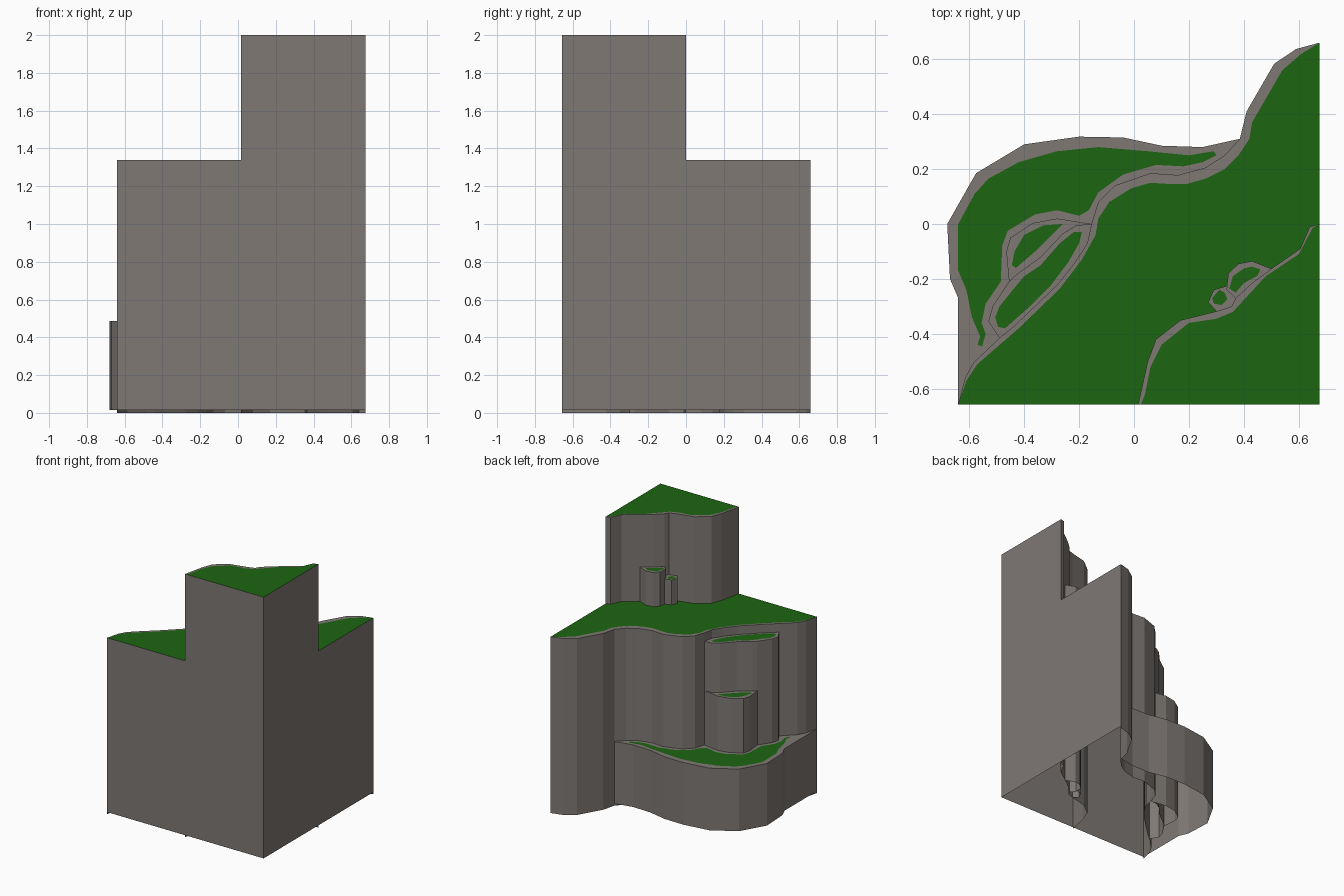
import bpy
from mathutils import Vector
from mathutils.geometry import tessellate_polygon

if "Cube" in bpy.data.objects:
    bpy.data.objects.remove(bpy.data.objects["Cube"])

green = bpy.data.materials.new("grass")
green.diffuse_color = (0.012, 0.13, 0.006, 1)
green.use_nodes = True
green.node_tree.nodes["Principled BSDF"].inputs["Base Color"].default_value = green.diffuse_color
grey = bpy.data.materials.new("rock")
grey.diffuse_color = (0.21, 0.19, 0.175, 1)
grey.use_nodes = True
grey.node_tree.nodes["Principled BSDF"].inputs["Base Color"].default_value = grey.diffuse_color


def add_mesh(name, verts, faces, mat):
    me = bpy.data.meshes.new(name)
    me.from_pydata(verts, [], faces)
    me.materials.append(mat)
    ob = bpy.data.objects.new(name, me)
    bpy.context.collection.objects.link(ob)
    return ob


def cliff(name, path, bottom, top):
    """Open vertical curtain along a plan path."""
    n = len(path)
    verts = [(x, y, bottom) for x, y in path] + [(x, y, top) for x, y in path]
    add_mesh(name, verts, [(i, i + 1, n + i + 1, n + i) for i in range(n - 1)], grey)


def flat(name, loops, place, mat, facing):
    """Flat face from an outline and optional hole."""
    loops = [[Vector(place(a, b)) for a, b in lp] for lp in loops]
    verts = [v for lp in loops for v in lp]
    faces = []
    for a, b, c in tessellate_polygon(loops):
        nrm = (verts[b] - verts[a]).cross(verts[c] - verts[a])
        faces.append((a, b, c) if nrm.dot(Vector(facing)) > 0 else (a, c, b))
    add_mesh(name, verts, faces, mat)


def ground(name, loops, z, mat):
    flat(name, loops, lambda x, y: (x, y, z), mat, (0, 0, 1))


def terrace(name, outline, grass, z):
    """Grass patch with a rock rim around it."""
    ground(name + "_rim", [outline, grass], z, grey)
    ground(name + "_grass", [grass], z, green)


X0, X1, Y0, Y1 = -0.64, 0.675, -0.657, 0.66
LOW, MID, TOP, BASE = 0.487, 1.34, 2.0, 0.015

# main cliff, split where other walls join it
main_a = [(X1, Y1), (.59, .637), (.51, .583), (.41, .41), (.385, .31)]
main_b = [(.385, .31), (.33, .25), (.26, .205), (.16, .178), (.06, .185),
          (-.07, .14), (-.13, .08), (-.155, 0)]
main_c = [(-.155, 0), (-.17, -.07), (-.215, -.14), (-.28, -.222), (-.44, -.375), (-.49, -.415)]
main_d = [(-.49, -.415), (-.585, -.505), (-.615, -.56), (X0, Y0)]
main_wall = main_a + main_b[1:] + main_c[1:] + main_d[1:]
main_grass = [(X1, Y1), (.61, .62), (.54, .56), (.43, .37), (.42, .31), (.38, .25), (.33, .2),
              (.26, .165), (.19, .145), (.14, .145), (.06, .15), (-.01, .13), (-.09, .08),
              (-.13, .02), (-.14, -.04), (-.19, -.13), (-.27, -.235), (-.42, -.38),
              (-.57, -.51), (-.61, -.57), (X0, Y0)]

# upper cliff
upper_wall = [(X1, 0), (.64, -.01), (.605, -.09), (.5, -.163), (.43, -.215), (.37, -.27),
              (.355, -.3), (.3, -.318), (.17, -.35), (.08, -.42), (.05, -.5), (.015, Y0)]
upper_grass = [(X1, 0), (.65, -.015), (.6, -.11), (.48, -.19), (.36, -.32), (.3, -.345),
               (.2, -.36), (.1, -.44), (.06, -.52), (.04, -.62), (.025, Y0)]

# lower terrace
lower_wall = [(.385, .31), (.25, .28), (.1, .285), (-.04, .315), (-.2, .318), (-.4, .29),
              (-.575, .185), (-.68, 0), (-.67, -.2), (X0, -.27), (X0, Y0)]
lower_grass = [(-.57, -.44), (-.56, -.41), (-.59, -.34), (-.61, -.24), (-.64, -.17), (-.64, 0),
               (-.58, .11), (-.53, .165), (-.42, .225), (-.28, .265), (-.13, .28), (.05, .265),
               (.2, .25), (.29, .265), (.3, .25), (.25, .225), (.18, .21), (.08, .215),
               (-.04, .18), (-.13, .115), (-.165, .05), (-.2, .03), (-.28, .05), (-.36, .035),
               (-.46, -.025), (-.48, -.08), (-.485, -.21), (-.54, -.29), (-.555, -.36),
               (-.54, -.4), (-.553, -.445)]

# tall ledge against the main cliff, and the shorter ledge in front of it
tall_a = [(-.155, 0), (-.21, -.005), (-.26, -.035), (-.34, -.12), (-.43, -.185), (-.455, -.21)]
tall_b = [(-.455, -.21), (-.515, -.3), (-.53, -.355), (-.49, -.415)]
tall_grass = [(-.19, -.03), (-.22, -.03), (-.27, -.07), (-.34, -.15), (-.4, -.19), (-.49, -.3),
              (-.505, -.34), (-.495, -.375), (-.47, -.38), (-.39, -.31), (-.3, -.22),
              (-.24, -.14), (-.2, -.07)]
short_wall = [(-.155, 0), (-.28, .02), (-.37, .003), (-.45, -.05), (-.465, -.1), (-.455, -.21)]
short_grass = [(-.26, 0), (-.33, -.005), (-.4, -.04), (-.435, -.1), (-.445, -.15), (-.43, -.16),
               (-.36, -.1), (-.32, -.06)]

# small pillars against the upper cliff
pillar_wall = [(.5, -.163), (.43, -.135), (.38, -.145), (.343, -.18), (.337, -.24), (.37, -.27)]
pillar_grass = [(.46, -.165), (.43, -.155), (.4, -.162), (.36, -.19), (.347, -.235),
                (.37, -.25), (.4, -.215), (.45, -.188)]
stub_wall = [(.339, -.225), (.29, -.24), (.27, -.285), (.3, -.318)]
stub_grass = [(.33, -.25), (.31, -.24), (.285, -.27), (.29, -.29), (.32, -.295), (.34, -.275)]

# curtains
cliff("main_cliff", main_wall, 0, MID)
cliff("upper_cliff", upper_wall, 0, TOP)
cliff("lower_cliff", lower_wall, BASE, LOW)
cliff("tall_ledge_cliff", tall_a + tall_b[1:], 0, 1.275)
cliff("short_ledge_cliff", short_wall, 0, 0.9)
cliff("pillar_cliff", pillar_wall, 0, 1.6)
cliff("stub_cliff", stub_wall, 0, 1.53)

# straight cut sides at the front and right
side = lambda a, b, c: [(a, BASE), (b, BASE), (b, TOP), (c, TOP), (c, MID), (a, MID)]
flat("front_side", [side(X0, X1, .015)], lambda a, z: (a, Y0, z), grey, (0, -1, 0))
flat("right_side", [side(Y1, Y0, 0)], lambda a, z: (X1, a, z), grey, (1, 0, 0))

# open tops: rim strips and grass
ground("main_rim", [main_wall + main_grass[-2:0:-1]], MID, grey)
ground("main_grass", [main_grass + upper_wall[::-1]], MID, green)
ground("upper_rim", [upper_wall + upper_grass[:0:-1]], TOP, grey)
ground("upper_grass", [upper_grass + [(X1, Y0)]], TOP, green)

# closed tops
terrace("lower_terrace", lower_wall[:-1] + main_d[::-1] + tall_b[-2::-1]
        + short_wall[-2::-1] + main_b[-2:0:-1], lower_grass, LOW)
terrace("tall_ledge", tall_a + tall_b[1:] + main_c[-2:0:-1], tall_grass, 1.275)
terrace("short_ledge", short_wall + tall_a[-2:0:-1], short_grass, 0.9)
terrace("pillar", pillar_wall + [(.43, -.215)], pillar_grass, 1.6)
terrace("stub", stub_wall + [(.355, -.3), (.37, -.27), (.337, -.24)], stub_grass, 1.53)
